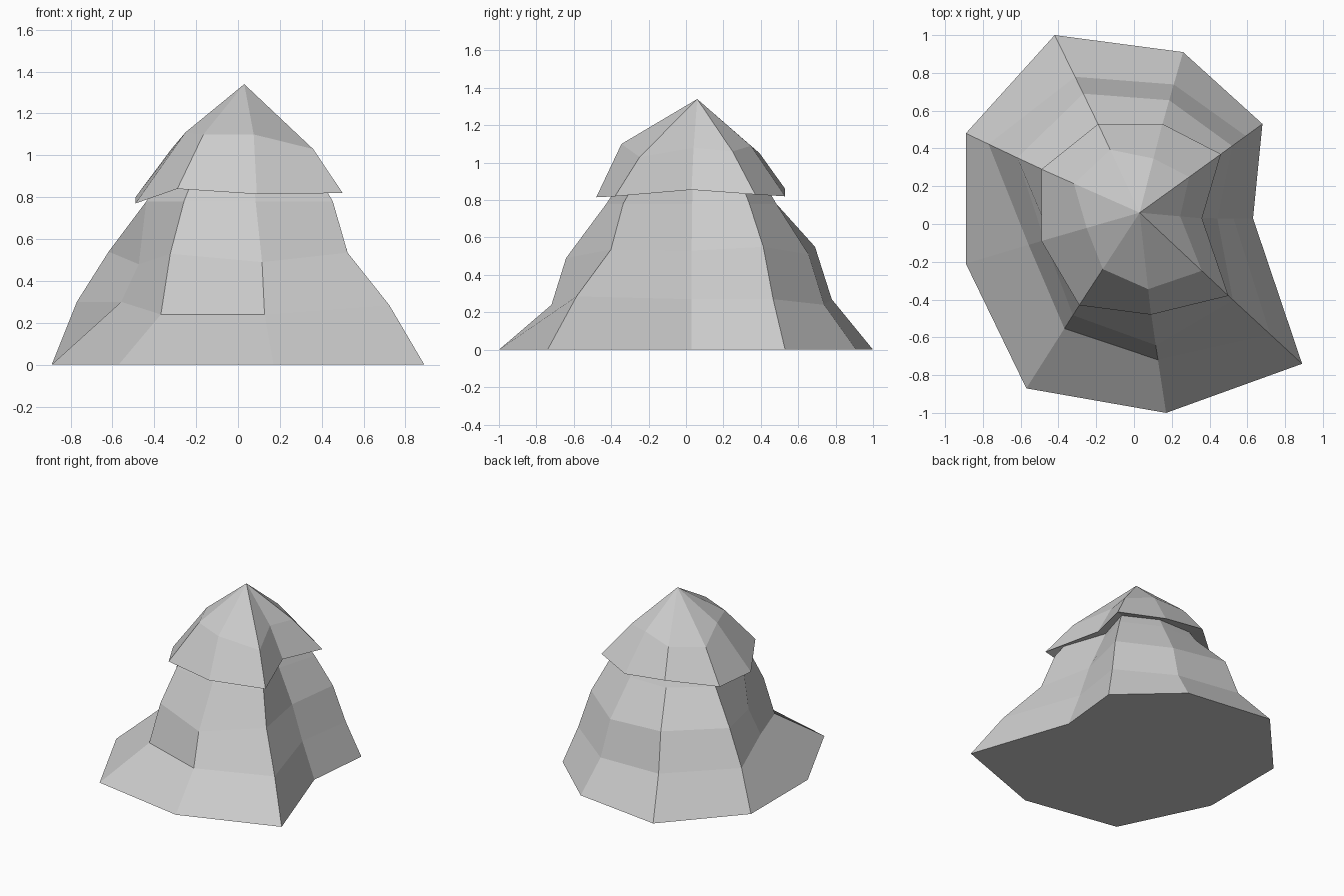
import bpy
import bmesh
from mathutils import Vector

APEX = Vector((0.03, 0.06, 1.34))

# One row per spoke: base x, y | rim x, y, z | lower bend t, z | upper bend t, z | cap bend t, z
# t runs base -> rim on the trunk skirt and apex -> rim on the cap
SPOKES = [
    (-0.42, 1.00, -0.19, 0.53, 0.86, 0.47, 0.27, 0.66, 0.55, 0.71, 1.05),
    (0.26, 0.91, 0.15, 0.53, 0.82, 0.45, 0.24, 0.67, 0.51, 0.61, 1.09),
    (0.68, 0.53, 0.46, 0.37, 0.83, 0.40, 0.27, 0.73, 0.55, 0.61, 1.06),
    (0.63, 0.03, 0.36, 0.03, 0.855, 0.38, 0.27, 0.70, 0.53, 0.65, 1.08),
    (0.89, -0.74, 0.50, -0.38, 0.82, 0.43, 0.285, 0.94, 0.535, 0.70, 1.03),
    (0.17, -1.00, 0.09, -0.48, 0.815, 0.54, 0.24, 0.69, 0.49, 0.75, 1.10),
    (-0.57, -0.87, -0.29, -0.43, 0.84, 0.72, 0.24, 0.88, 0.53, 0.61, 1.10),
    (-0.89, -0.21, -0.49, -0.09, 0.77, 0.83, 0.30, 1.04, 0.48, 0.54, 1.11),
    (-0.89, 0.48, -0.49, 0.29, 0.80, 0.30, 0.30, 0.68, 0.54, 0.67, 1.03),
]


def at(p, q, t, z):
    """Point between p and q in plan, placed at height z."""
    v = p.lerp(q, t)
    return Vector((v.x, v.y, z))


def spoke_points(row):
    bx, by, rx, ry, rz, t1, z1, t2, z2, tc, zc = row
    base, rim = Vector((bx, by, 0)), Vector((rx, ry, rz))
    return [
        base,
        at(base, rim, t1, z1),
        at(base, rim, t2, z2),
        at(APEX, rim, 0.90, 0.78),   # shoulder under the cap
        at(APEX, rim, 0.80, 0.86),   # neck hidden by the overhang
        rim,
        at(APEX, rim, tc, zc),
    ]


# Faceted tree: flared skirt, overhanging cap and a point
bm = bmesh.new()
columns = [[bm.verts.new(p) for p in spoke_points(row)] for row in SPOKES]
tip = bm.verts.new(APEX)
for i, left in enumerate(columns):
    right = columns[i - 1]
    for k in range(len(left) - 1):
        bm.faces.new((left[k], right[k], right[k + 1], left[k + 1]))
    bm.faces.new((left[-1], right[-1], tip))
bm.faces.new([c[0] for c in columns])
bmesh.ops.recalc_face_normals(bm, faces=bm.faces)

mesh = bpy.data.meshes.new("tree_foliage")
bm.to_mesh(mesh)
bm.free()
bpy.context.collection.objects.link(bpy.data.objects.new("tree_foliage", mesh))
